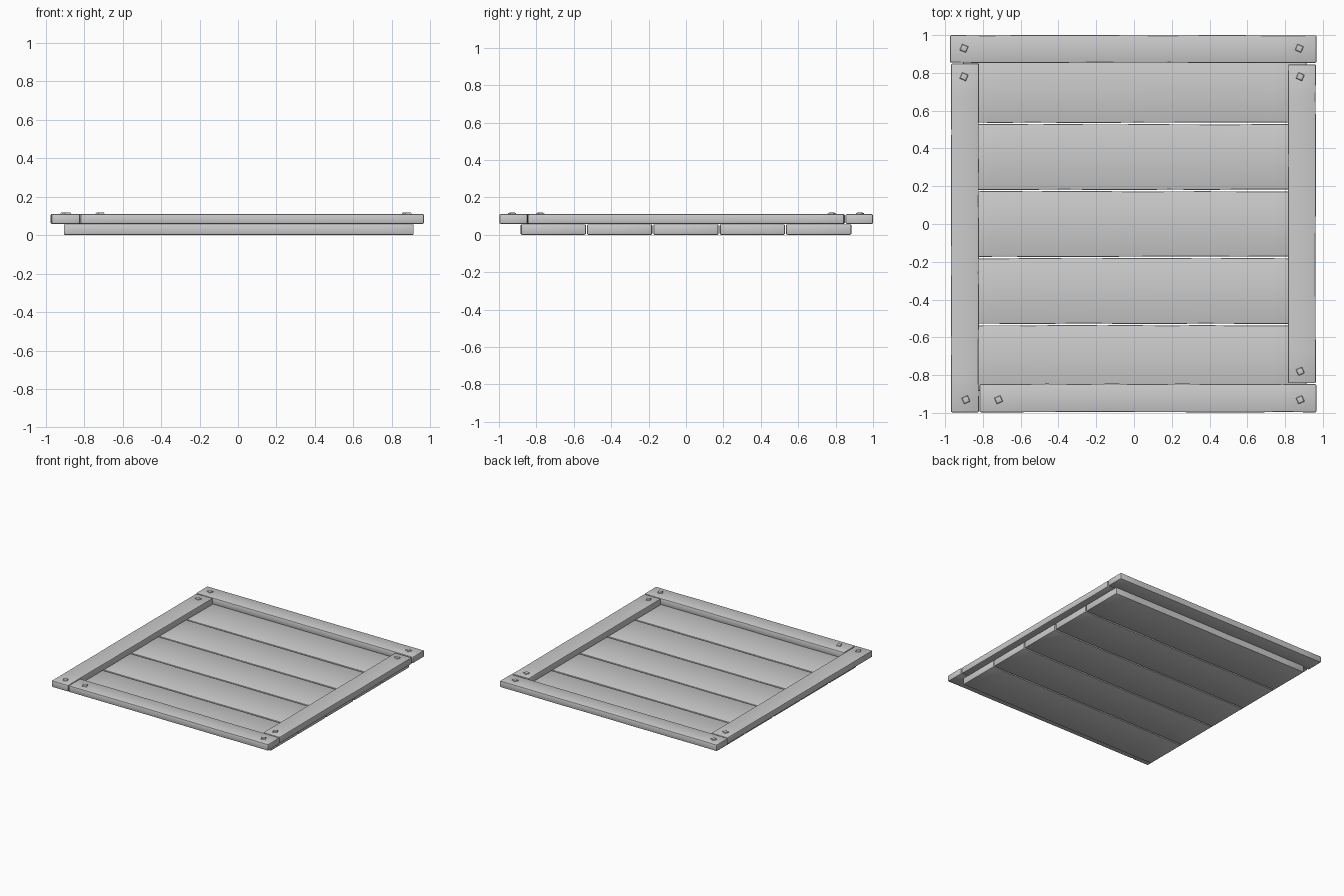
import bpy, bmesh, math, random
from mathutils import Vector, Matrix

if "Cube" in bpy.data.objects:
    bpy.data.objects.remove(bpy.data.objects["Cube"])

random.seed(4)


def finish(bm, name):
    bmesh.ops.recalc_face_normals(bm, faces=bm.faces)
    mesh = bpy.data.meshes.new(name)
    bm.to_mesh(mesh)
    bm.free()
    ob = bpy.data.objects.new(name, mesh)
    bpy.context.collection.objects.link(ob)
    bpy.ops.object.select_all(action='DESELECT')
    ob.select_set(True)
    bpy.context.view_layer.objects.active = ob
    bpy.ops.object.shade_smooth_by_angle(angle=math.radians(35))
    return ob


def board(name, x0, x1, y0, y1, z0, z1, cuts=9, wear=0.003):
    """Worn timber board: sliced along its length, edges rounded, sides slightly uneven."""
    size = Vector((x1 - x0, y1 - y0, z1 - z0))
    mid = Vector((x0 + x1, y0 + y1, z0 + z1)) / 2
    bm = bmesh.new()
    bmesh.ops.create_cube(bm, size=1, matrix=Matrix.Translation(mid) @ Matrix.Diagonal((*size, 1)))
    bmesh.ops.bevel(bm, geom=bm.edges[:], offset=0.007, segments=2, profile=0.5, affect='EDGES')
    axis = 0 if size.x > size.y else 1
    side = 1 - axis
    normal = Vector((1 - axis, axis, 0))
    for i in range(1, cuts + 1):
        point = mid + normal * size[axis] * (i / (cuts + 1) - 0.5)
        bmesh.ops.bisect_plane(bm, geom=bm.verts[:] + bm.edges[:] + bm.faces[:],
                               plane_co=point, plane_no=normal)
    # pull the long edges inwards by a small random amount per slice
    shift = {}
    for v in bm.verts:
        s = 1 if v.co[side] > mid[side] else -1
        key = (round(v.co[axis], 1), s)
        amount = shift.setdefault(key, random.uniform(0, wear))
        v.co[side] -= s * amount
    return finish(bm, name)


# Panel planks
for i in range(5):
    y = (i - 2) * 0.355
    board(f"panel_plank_{i + 1}", -0.905, 0.913, y - 0.175, y + 0.175, 0.0, 0.056)

# Frame boards, butted round the edge
FRAME = {
    "frame_back": (-0.974, 0.966, 0.852, 1.0),
    "frame_left": (-0.970, -0.820, -0.997, 0.850),
    "frame_right": (0.814, 0.964, -0.843, 0.845),
    "frame_front": (-0.818, 0.966, -0.998, -0.845),
}
for name, (x0, x1, y0, y1) in FRAME.items():
    board(name, x0, x1, y0, y1, 0.058, 0.110)

# Square nail heads with chamfered tops
NAILS = [(-0.90, 0.93), (-0.90, 0.78), (0.875, 0.93), (0.88, 0.78),
         (0.88, -0.78), (0.88, -0.93), (-0.717, -0.93), (-0.89, -0.93)]
for i, (x, y) in enumerate(NAILS):
    bm = bmesh.new()
    spin = Matrix.Rotation(math.radians(random.choice((-22, 22))), 4, 'Z')
    bmesh.ops.create_cone(bm, cap_ends=True, segments=4, radius1=0.027, radius2=0.023, depth=0.018,
                          matrix=Matrix.Translation((x, y, 0.109)) @ spin)
    top = [e for e in bm.edges if all(v.co.z > 0.11 for v in e.verts)]
    bmesh.ops.bevel(bm, geom=top, offset=0.006, segments=2, profile=0.5, affect='EDGES')
    finish(bm, f"nail_head_{i + 1}")
